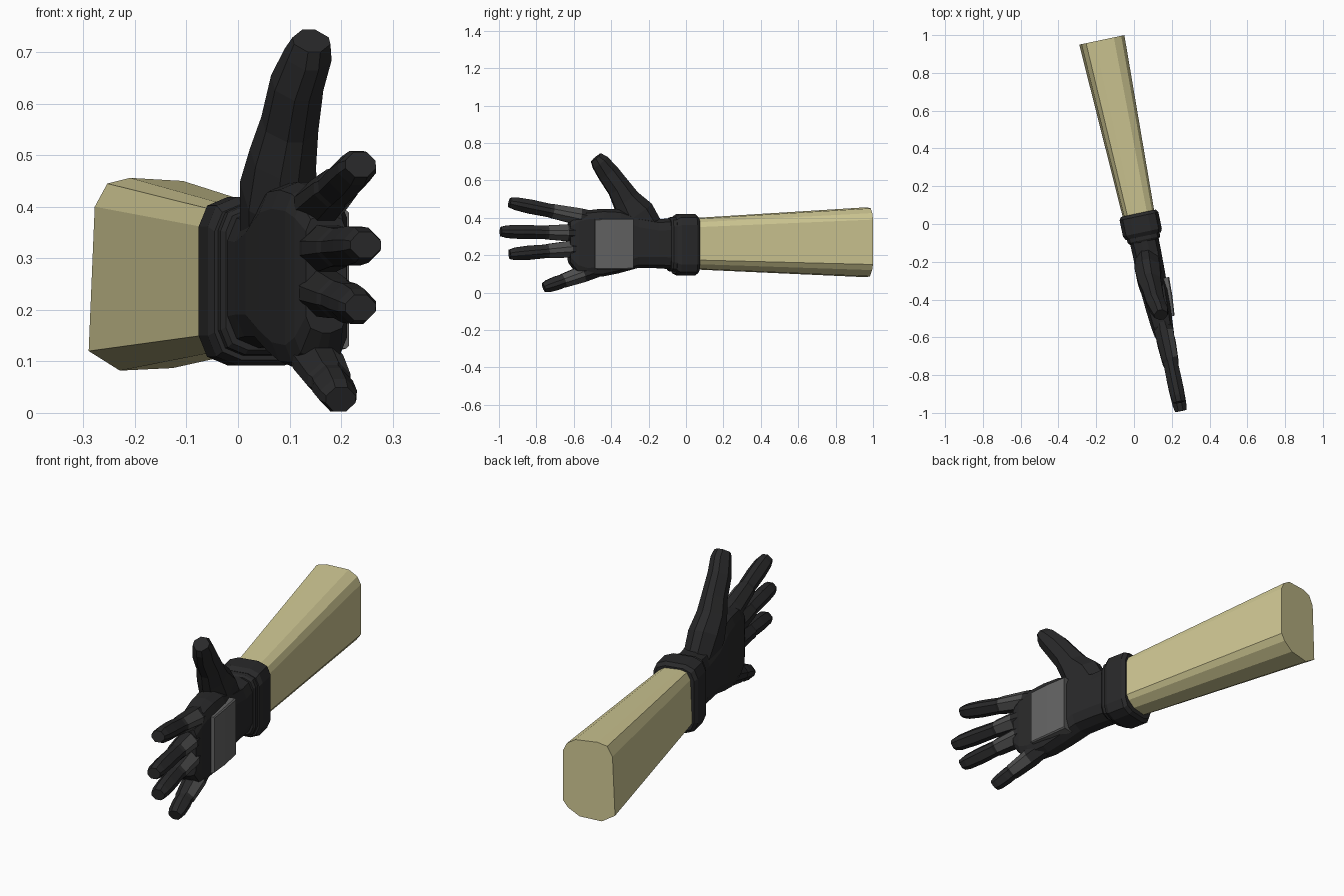
import bpy, bmesh, math
from mathutils import Vector, Matrix

if "Cube" in bpy.data.objects:
    bpy.data.objects.remove(bpy.data.objects["Cube"])

# Arm is built along local Y, then swung into place
PLACE = Matrix.Translation((0.035, 0, 0)) @ Matrix.Rotation(math.radians(11.9), 4, 'Z')


def material(name, rgb):
    m = bpy.data.materials.new(name)
    m.diffuse_color = (*rgb, 1)
    m.use_nodes = True
    m.node_tree.nodes["Principled BSDF"].inputs["Base Color"].default_value = m.diffuse_color
    return m


BLACK = material("glove_black", (0.022, 0.022, 0.023))
GREY = material("plate_grey", (0.125, 0.125, 0.125))
DARK_GREY = material("knuckle_grey", (0.075, 0.075, 0.075))
CLOTH = material("sleeve_tan", (0.62, 0.57, 0.29))


def loft(name, rings, mats, paint=None):
    """Skin a list of equal-length rings, cap both ends."""
    bm = bmesh.new()
    rows = [[bm.verts.new(p) for p in r] for r in rings]
    n = len(rows[0])
    bands = {}
    for i in range(len(rows) - 1):
        for j in range(n):
            k = (j + 1) % n
            f = bm.faces.new((rows[i][j], rows[i][k], rows[i + 1][k], rows[i + 1][j]))
            bands[f] = i
    bm.faces.new(rows[0])
    bm.faces.new(rows[-1])
    bmesh.ops.recalc_face_normals(bm, faces=bm.faces)
    bm.normal_update()
    if paint:
        for f, i in bands.items():
            f.material_index = paint(i, f.normal)
    bm.transform(PLACE)
    me = bpy.data.meshes.new(name)
    bm.to_mesh(me)
    bm.free()
    for m in mats:
        me.materials.append(m)
    ob = bpy.data.objects.new(name, me)
    bpy.context.collection.objects.link(ob)
    return ob


def ring(c, hx, hs, d=(-1, 0), corner=0.55, seg=1):
    """Rounded rectangle around c, perpendicular to direction d in the YZ plane."""
    d = Vector(d).normalized()
    side = Vector((0, -d.y, d.x)) * -1
    r = min(hx, hs) * corner
    pts = []
    for q, (sx, sy) in enumerate(((1, 1), (-1, 1), (-1, -1), (1, -1))):
        for s in range(seg + 1):
            a = math.pi / 2 * (q + s / seg)
            u = sx * (hx - r) + r * math.cos(a)
            v = sy * (hs - r) + r * math.sin(a)
            pts.append(Vector(c) + Vector((u, 0, 0)) + side * v)
    return pts


def sections(rows, **kw):
    """Rings from rows of (y, z low, z high, x low, x high)."""
    return [ring(((xl + xh) / 2, y, (zl + zh) / 2), (xh - xl) / 2, (zh - zl) / 2, **kw)
            for y, zl, zh, xl, xh in rows]


# Sleeve: chamfered profile widening toward the elbow
profile = [(-.122, .12), (-.06, .082), (.045, .087), (.10, .12), (.122, .15),
           (.122, .39), (.105, .425), (.065, .45), (-.04, .456), (-.085, .445), (-.11, .40)]
loft("sleeve", [[Vector((x * .68, 0, .26 + (z - .268) * .72)) for x, z in profile],
                [Vector((x, .996, z)) for x, z in profile]], [CLOTH])

# Wrist cuff with a thin front rim
loft("wrist_cuff", sections([
    (.058, .105, .405, -.094, .094), (.042, .092, .419, -.105, .105),
    (-.045, .092, .419, -.105, .105), (-.066, .103, .405, -.096, .096)], seg=2), [BLACK])
loft("cuff_rim", sections([
    (-.05, .11, .405, -.09, .09), (-.085, .113, .402, -.088, .088),
    (-.095, .122, .395, -.08, .08)], seg=2), [BLACK])

# Palm
loft("palm", sections([
    (-.03, .122, .40, -.078, .078), (-.16, .13, .392, -.075, .077),
    (-.27, .13, .41, -.078, .074), (-.37, .103, .445, -.072, .07),
    (-.46, .085, .448, -.066, .064), (-.55, .085, .438, -.058, .058),
    (-.60, .105, .42, -.05, .054), (-.64, .155, .385, -.036, .045)], seg=2, corner=.8), [BLACK])

# Plate on the back of the hand
loft("hand_plate", sections([
    (-.305, .125, .397, .03, .090), (-.41, .122, .397, .03, .086),
    (-.512, .125, .393, .03, .076)], corner=.2), [GREY])


def digit(name, rows, grey=()):
    """Rows of (x, y, z, half x, half side); listed bands get a grey outer face."""
    rings = []
    for i, (x, y, z, hx, hs) in enumerate(rows):
        a, b = rows[max(i - 1, 0)], rows[min(i + 1, len(rows) - 1)]
        rings.append(ring((x, y, z), hx, hs, (b[1] - a[1], b[2] - a[2]), .7))
    loft(name, rings, [BLACK, DARK_GREY],
         lambda i, n: 1 if i in grey and n.x > .35 else 0)


# Thumb
digit("thumb", [
    (-.005, -.20, .31, .060, .090), (-.012, -.27, .42, .068, .098),
    (-.015, -.325, .495, .060, .074), (-.010, -.365, .56, .052, .062),
    (-.008, -.425, .64, .048, .057), (.004, -.47, .695, .044, .048),
    (.006, -.493, .722, .036, .034)])

# Fingers: base and tip in (y, z), thickness, grey band start and end
fingers = {
    "index_finger": ((-.53, .395), (-.965, .482), 1.0, .12, .46),
    "middle_finger": ((-.56, .318), (-1.013, .326), 1.0, .20, .43),
    "ring_finger": ((-.56, .238), (-.965, .204), 1.0, .17, .48),
    "little_finger": ((-.49, .125), (-.778, .026), .98, .26, .62),
}
for name, (b, t, w, g0, g1) in fingers.items():
    stations = [(0, .044, .044), (g0, .050, .045), (g1, .043, .038),
                (g1 + .04, .038, .036), (.74, .040, .038), (.92, .037, .034), (1, .030, .025)]
    digit(name, [(.004, b[0] + (t[0] - b[0]) * s, b[1] + (t[1] - b[1]) * s, hx * w, hs * w)
                 for s, hx, hs in stations], grey=(1,))
